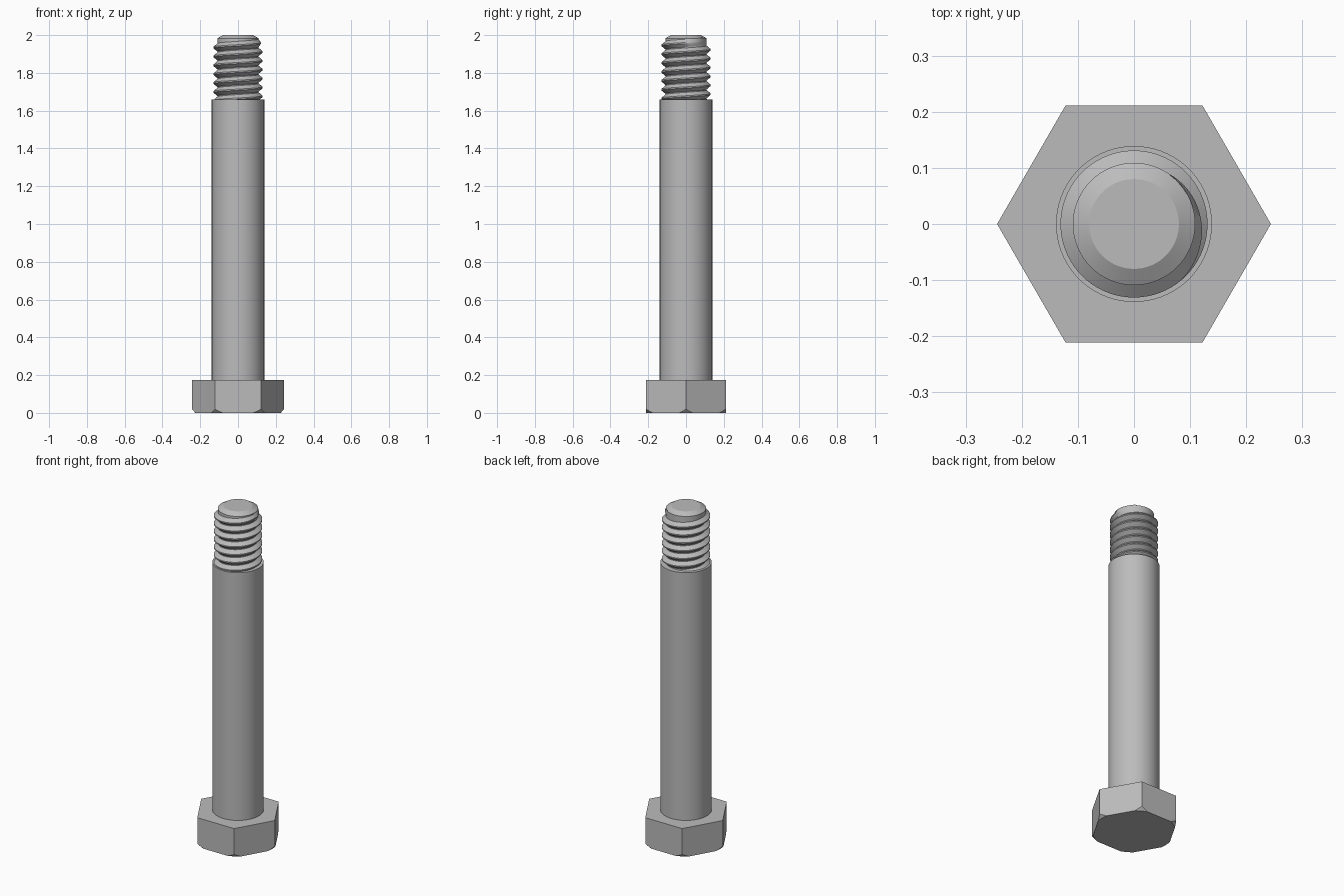
import bpy, bmesh
from math import cos, sin, pi, radians
from mathutils import Vector

cube = bpy.data.objects.get("Cube")
if cube:
    bpy.data.objects.remove(cube, do_unlink=True)

steel = bpy.data.materials.new("steel grey")
steel.use_nodes = True
steel.diffuse_color = (0.5, 0.5, 0.5, 1)
steel.node_tree.nodes["Principled BSDF"].inputs["Base Color"].default_value = (0.5, 0.5, 0.5, 1)

HEAD_R, HEAD_TOP = 0.244, 0.175
SHANK_R, SHANK_TOP = 0.139, 1.66
CREST_R, CORE_R = 0.131, 0.109
PITCH, STEPS = 0.047, 72


def finish(name, bm):
    bmesh.ops.recalc_face_normals(bm, faces=bm.faces)
    mesh = bpy.data.meshes.new(name)
    bm.to_mesh(mesh)
    bm.free()
    mesh.materials.append(steel)
    obj = bpy.data.objects.new(name, mesh)
    bpy.context.collection.objects.link(obj)
    bpy.ops.object.select_all(action='DESELECT')
    obj.select_set(True)
    bpy.context.view_layer.objects.active = obj
    bpy.ops.object.shade_smooth_by_angle(angle=radians(30))
    return obj


def turned(name, profile, sides=STEPS):
    """Revolve (radius, z) points and cap both ends."""
    bm = bmesh.new()
    rings = [[bm.verts.new((r * cos(2 * pi * i / sides), r * sin(2 * pi * i / sides), z))
              for i in range(sides)] for r, z in profile]
    for low, high in zip(rings, rings[1:]):
        for i in range(sides):
            j = (i + 1) % sides
            bm.faces.new((low[i], low[j], high[j], high[i]))
    bm.faces.new(rings[0])
    bm.faces.new(rings[-1])
    return finish(name, bm)


# Hexagonal head with the lower corners chamfered by a fan of cuts
bm = bmesh.new()
base = [bm.verts.new((HEAD_R * cos(i * pi / 3), HEAD_R * sin(i * pi / 3), 0)) for i in range(6)]
bottom = bm.faces.new(base)
top = bmesh.ops.extrude_face_region(bm, geom=[bottom])
bmesh.ops.translate(bm, vec=(0, 0, HEAD_TOP),
                    verts=[v for v in top["geom"] if isinstance(v, bmesh.types.BMVert)])
if not bottom.is_valid or not any(all(v.co.z == 0 for v in f.verts) for f in bm.faces):
    bm.faces.new(base)
for corner in range(6):
    for offset in (-8, -4, 0, 4, 8):
        a = radians(corner * 60 + offset)
        normal = Vector((cos(a), sin(a), -0.9))
        bmesh.ops.bisect_plane(bm, geom=bm.verts[:] + bm.edges[:] + bm.faces[:],
                               plane_co=(0.226 * cos(a), 0.226 * sin(a), 0),
                               plane_no=normal, clear_outer=True)
        bmesh.ops.holes_fill(bm, edges=[e for e in bm.edges if e.is_boundary])
finish("hex_head", bm)

# Plain shank and the threaded core with its chamfered tip
turned("shank", [(SHANK_R, HEAD_TOP - 0.01), (SHANK_R, SHANK_TOP)])
turned("thread_core", [(CORE_R, SHANK_TOP - 0.01), (CORE_R, 1.983), (0.08, 2.0)])

# Right-handed thread ridge, fading out into the core at its upper end
bm = bmesh.new()
end_angle, end_z, turns = radians(55), 1.965, 7
count = turns * STEPS
fade = STEPS * 105 / 360
sections = []
for s in range(count + 1):
    left = count - s
    a = end_angle - 2 * pi * left / STEPS
    z = end_z - PITCH * left / STEPS
    crest = CORE_R + (CREST_R - CORE_R) * min(1, left / fade)
    shape = ((CORE_R - 0.001, -0.47), (crest, -0.07), (crest, 0.07), (CORE_R - 0.001, 0.47))
    sections.append([bm.verts.new((r * cos(a), r * sin(a), z + h * PITCH)) for r, h in shape])
for one, two in zip(sections, sections[1:]):
    for k in range(4):
        m = (k + 1) % 4
        bm.faces.new((one[k], two[k], two[m], one[m]))
bm.faces.new(sections[0])
bm.faces.new(sections[-1])
finish("thread_ridge", bm)
